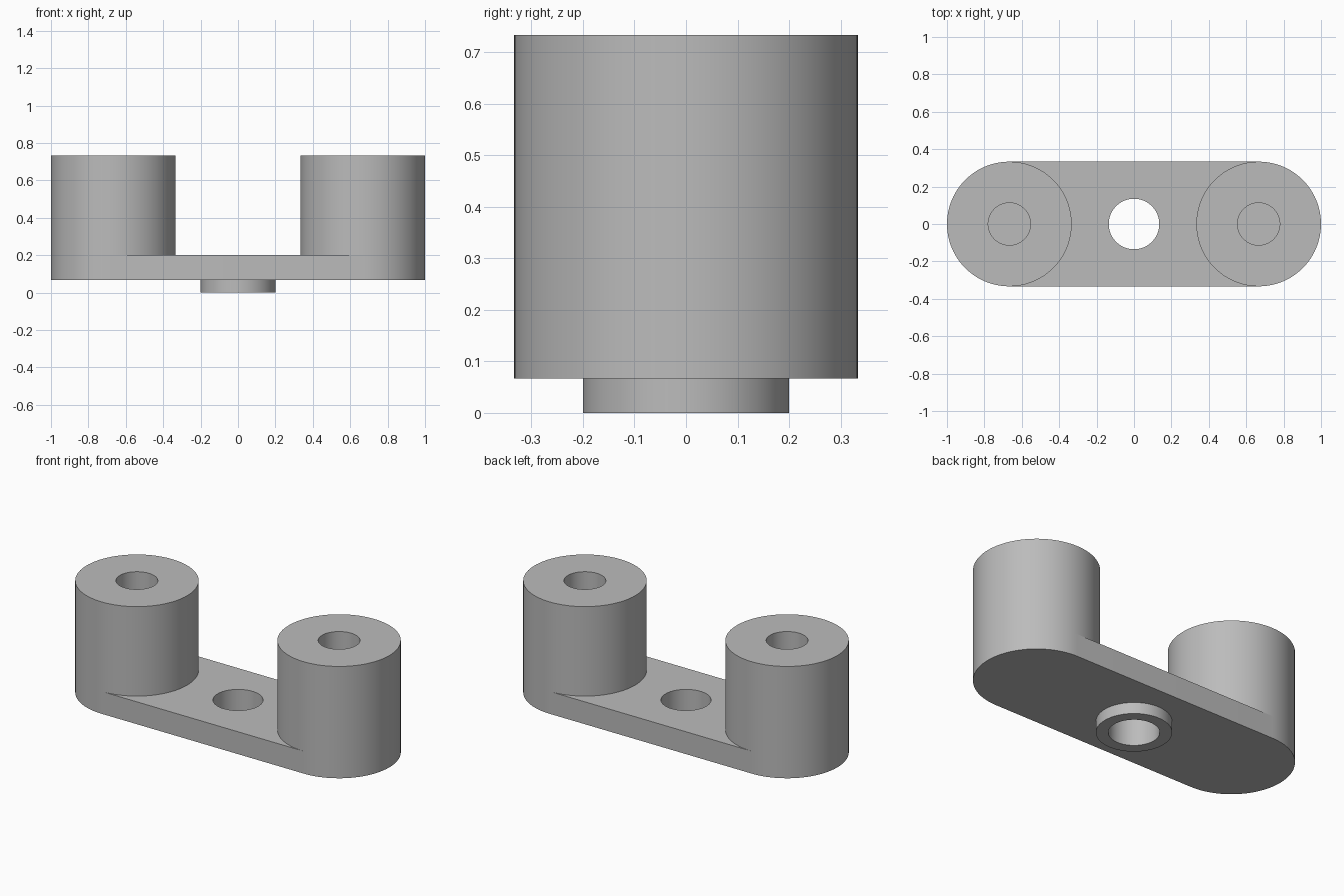
import bpy, bmesh
from math import sin, cos, pi, radians

cube = bpy.data.objects.get("Cube")
if cube:
    bpy.data.objects.remove(cube, do_unlink=True)

UNIT = 1 / 15
SIDES = 96
END_X, END_R = 10 * UNIT, 5 * UNIT
PLATE_BOTTOM, PLATE_TOP, POST_TOP = UNIT, 3 * UNIT, 11 * UNIT
BORE_R, COLLAR_R, SOCKET_R = 0.135, 3 * UNIT, 0.113

grey = bpy.data.materials.new("grey")
grey.use_nodes = True
colour = (0.5, 0.5, 0.5, 1)
grey.diffuse_color = colour
grey.node_tree.nodes["Principled BSDF"].inputs["Base Color"].default_value = colour


def finish(name, bm, x=0):
    mesh = bpy.data.meshes.new(name)
    bm.to_mesh(mesh)
    bm.free()
    mesh.materials.append(grey)
    obj = bpy.data.objects.new(name, mesh)
    obj.location.x = x
    bpy.context.collection.objects.link(obj)
    bpy.ops.object.select_all(action='DESELECT')
    obj.select_set(True)
    bpy.context.view_layer.objects.active = obj
    bpy.ops.object.shade_smooth_by_angle(angle=radians(30))
    return obj


def circle(radius, z):
    return [(radius * cos(2 * pi * i / SIDES), radius * sin(2 * pi * i / SIDES), z)
            for i in range(SIDES)]


def lathe(name, profile, x=0):
    """Spin an open (radius, height) profile around z."""
    bm = bmesh.new()
    rings = [[bm.verts.new(p) for p in circle(r, z)] for r, z in profile]
    for a, b in zip(rings, rings[1:]):
        for i in range(SIDES):
            j = (i + 1) % SIDES
            bm.faces.new((a[i], a[j], b[j], b[i]))
    return finish(name, bm, x)


# Round-ended plate with a central bore
bm = bmesh.new()
half = SIDES // 2
outline = []
for side, start in ((1, -pi / 2), (-1, pi / 2)):
    for i in range(half + 1):
        a = start + pi * i / half
        outline.append((side * END_X + END_R * cos(a), END_R * sin(a), PLATE_BOTTOM))
for loop in (outline, circle(BORE_R, PLATE_BOTTOM)):
    verts = [bm.verts.new(p) for p in loop]
    for i, v in enumerate(verts):
        bm.edges.new((v, verts[(i + 1) % len(verts)]))
bmesh.ops.triangle_fill(bm, edges=bm.edges[:], use_beauty=True, normal=(0, 0, -1))
lifted = bmesh.ops.extrude_face_region(bm, geom=bm.faces[:], use_keep_orig=True)
bmesh.ops.translate(bm, vec=(0, 0, PLATE_TOP - PLATE_BOTTOM),
                    verts=[g for g in lifted["geom"] if isinstance(g, bmesh.types.BMVert)])
bmesh.ops.recalc_face_normals(bm, faces=bm.faces[:])
finish("base_plate", bm)

# Posts with blind sockets that end on the plate
for name, x in (("left_post", END_X), ("right_post", -END_X)):
    lathe(name, [(END_R, PLATE_TOP), (END_R, POST_TOP),
                 (SOCKET_R, POST_TOP), (SOCKET_R, PLATE_TOP)], x)

# Collar around the bore, under the plate
lathe("bottom_collar", [(BORE_R, PLATE_BOTTOM), (BORE_R, 0),
                        (COLLAR_R, 0), (COLLAR_R, PLATE_BOTTOM)])
